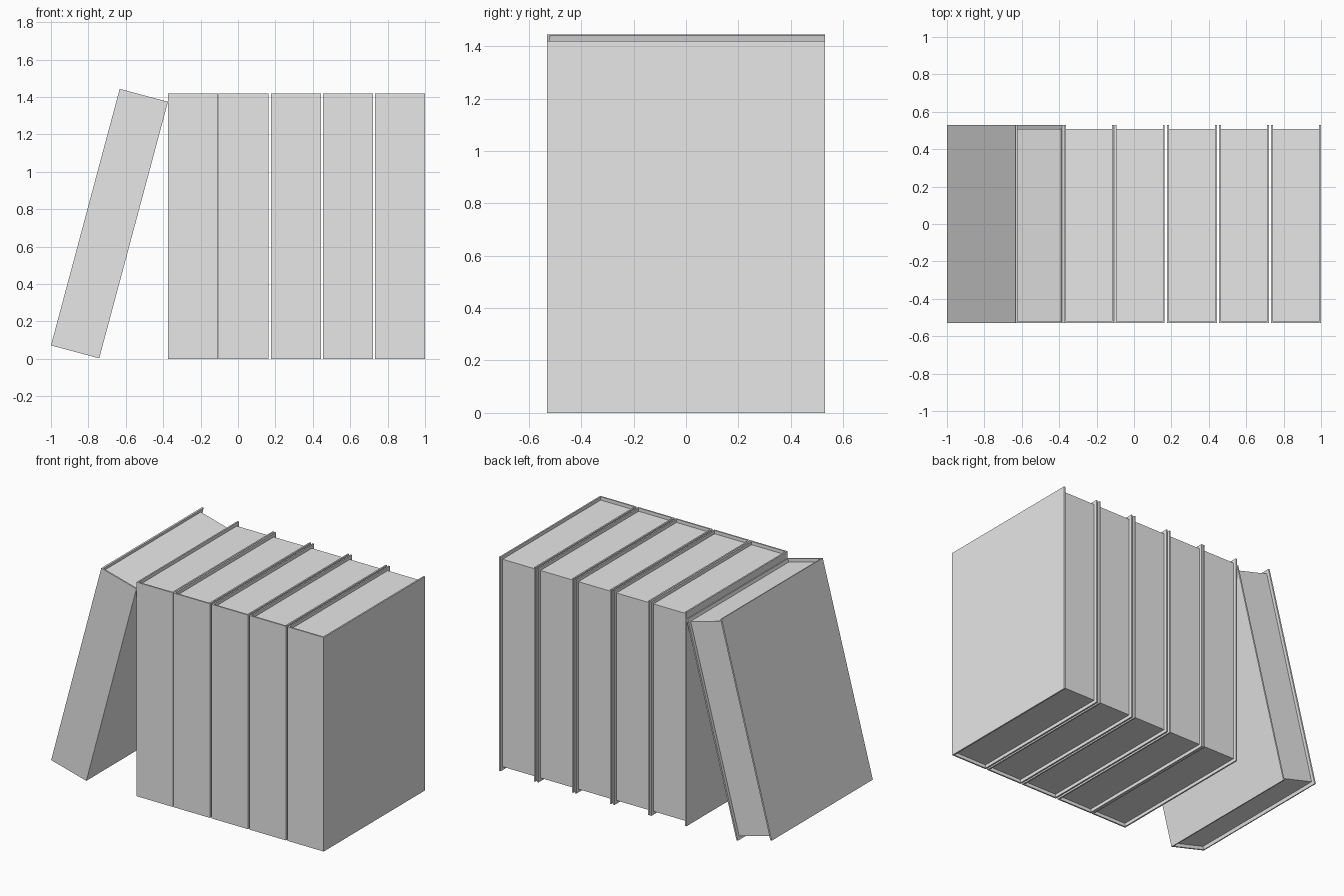
import bpy
import bmesh
from math import radians

cube = bpy.data.objects.get("Cube")
if cube:
    bpy.data.objects.remove(cube, do_unlink=True)

WIDTH, DEPTH, HEIGHT = 0.267, 1.06, 1.42
BOARD = 0.01      # cover thickness
LIP = 0.022       # how far the cover stands past the pages

grey = bpy.data.materials.new("light grey")
grey.use_nodes = True
grey.diffuse_color = (0.8, 0.8, 0.8, 1)
grey.node_tree.nodes["Principled BSDF"].inputs["Base Color"].default_value = (0.8, 0.8, 0.8, 1)


def prism(name, outline, z0, z1):
    """Extrude a plan outline upwards from z0 to z1."""
    bm = bmesh.new()
    face = bm.faces.new([bm.verts.new((x, y, z0)) for x, y in outline])
    top = bmesh.ops.extrude_face_region(bm, geom=[face])["geom"]
    verts = [v for v in top if isinstance(v, bmesh.types.BMVert)]
    bmesh.ops.translate(bm, verts=verts, vec=(0, 0, z1 - z0))
    bmesh.ops.recalc_face_normals(bm, faces=bm.faces)
    mesh = bpy.data.meshes.new(name)
    bm.to_mesh(mesh)
    bm.free()
    mesh.materials.append(grey)
    obj = bpy.data.objects.new(name, mesh)
    bpy.context.collection.objects.link(obj)
    return obj


def book(name, x, z=0, lean=0):
    """Wrapped cover with the spine at the front, and a recessed page block."""
    front, back = -DEPTH / 2, DEPTH / 2
    left, right, spine = BOARD, WIDTH - BOARD, front + BOARD
    cover = prism(name + "_cover", [
        (0, back), (0, front), (WIDTH, front), (WIDTH, back),
        (right, back), (right, spine), (left, spine), (left, back)], 0, HEIGHT)
    pages = prism(name + "_pages", [
        (left, spine), (right, spine), (right, back - LIP), (left, back - LIP)],
        LIP, HEIGHT - LIP)
    for part in (cover, pages):
        part.location = (x, 0, z)
        part.rotation_euler.y = radians(lean)


# Upright row
for i, x in enumerate((-0.374, -0.103, 0.177, 0.455, 0.733)):
    book(f"upright_book_{i + 1}", x)

# Book leaning against the row
book("leaning_book", -1.0, z=0.072, lean=15)
